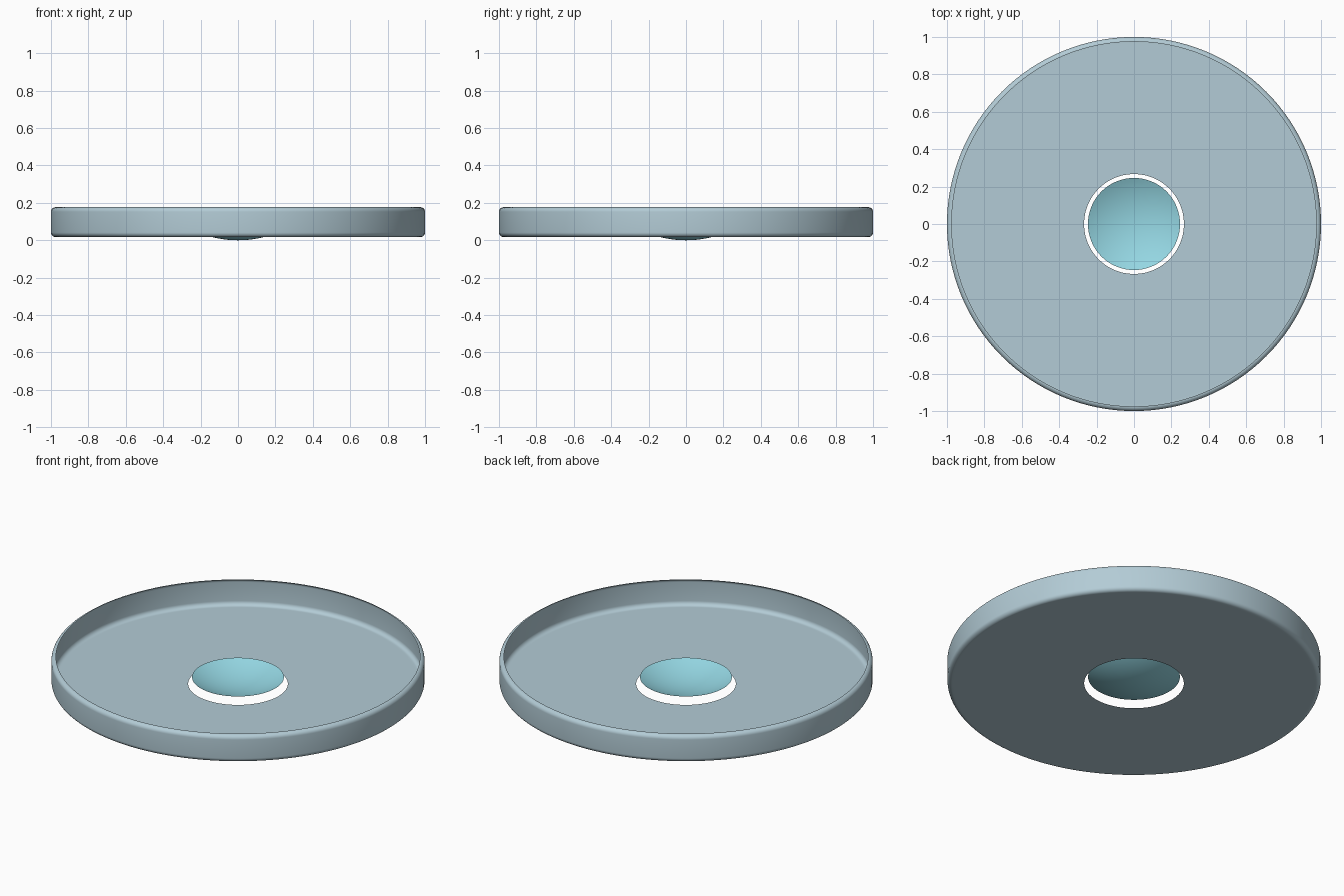
import bpy
import bmesh
from math import cos, sin, pi, radians, asin

cube = bpy.data.objects.get("Cube")
if cube:
    bpy.data.objects.remove(cube, do_unlink=True)

SEGMENTS = 128


def make_material(name, color):
    mat = bpy.data.materials.new(name)
    mat.use_nodes = True
    mat.diffuse_color = color
    mat.node_tree.nodes["Principled BSDF"].inputs["Base Color"].default_value = color
    return mat


def arc(r, z, radius, start, end, steps):
    """Points of a circular arc in the (radius, height) plane."""
    angles = [radians(start + (end - start) * i / steps) for i in range(steps + 1)]
    return [(r + radius * cos(a), z + radius * sin(a)) for a in angles]


def lathe(name, profile, mat):
    """Revolve an open profile around z, outer skin facing outward."""
    bm = bmesh.new()
    rings = []
    for r, z in profile:
        if r < 1e-5:
            rings.append([bm.verts.new((0, 0, z))] * SEGMENTS)
        else:
            turns = [2 * pi * j / SEGMENTS for j in range(SEGMENTS)]
            rings.append([bm.verts.new((r * cos(t), r * sin(t), z)) for t in turns])
    for a, b in zip(rings, rings[1:]):
        for j in range(SEGMENTS):
            k = (j + 1) % SEGMENTS
            corners = [a[j], a[k], b[k], b[j]]
            bm.faces.new(list(dict.fromkeys(corners)))
    mesh = bpy.data.meshes.new(name)
    bm.to_mesh(mesh)
    bm.free()
    mesh.materials.append(mat)
    obj = bpy.data.objects.new(name, mesh)
    bpy.context.collection.objects.link(obj)
    bpy.ops.object.select_all(action='DESELECT')
    obj.select_set(True)
    bpy.context.view_layer.objects.active = obj
    bpy.ops.object.shade_smooth_by_angle(angle=radians(40))
    return obj


tray_color = make_material("pale blue grey", (0.45, 0.60, 0.67, 1))
dish_color = make_material("light aqua", (0.30, 0.68, 0.77, 1))

# Thin tray: flat floor with a round hole, filleted wall and in-turned lip
floor_z, top_z, hole, fillet = 0.017, 0.177, 0.267, 0.025
inner = 1 - fillet
tray_profile = [(hole, floor_z), (inner - 0.01, floor_z)]
tray_profile += arc(inner, floor_z + fillet, fillet, -90, 0, 8)
tray_profile += arc(inner, top_z - fillet, fillet, 0, 90, 8)
lathe("tray", tray_profile, tray_color)

# Shallow spherical dish hanging in the hole
dish_r, dish_h = 0.246, 0.057
sphere = (dish_r ** 2 + dish_h ** 2) / (2 * dish_h)
half = asin(dish_r / sphere) * 180 / pi
lathe("center_dish", arc(0, sphere, sphere, -90, half - 90, 12), dish_color)
